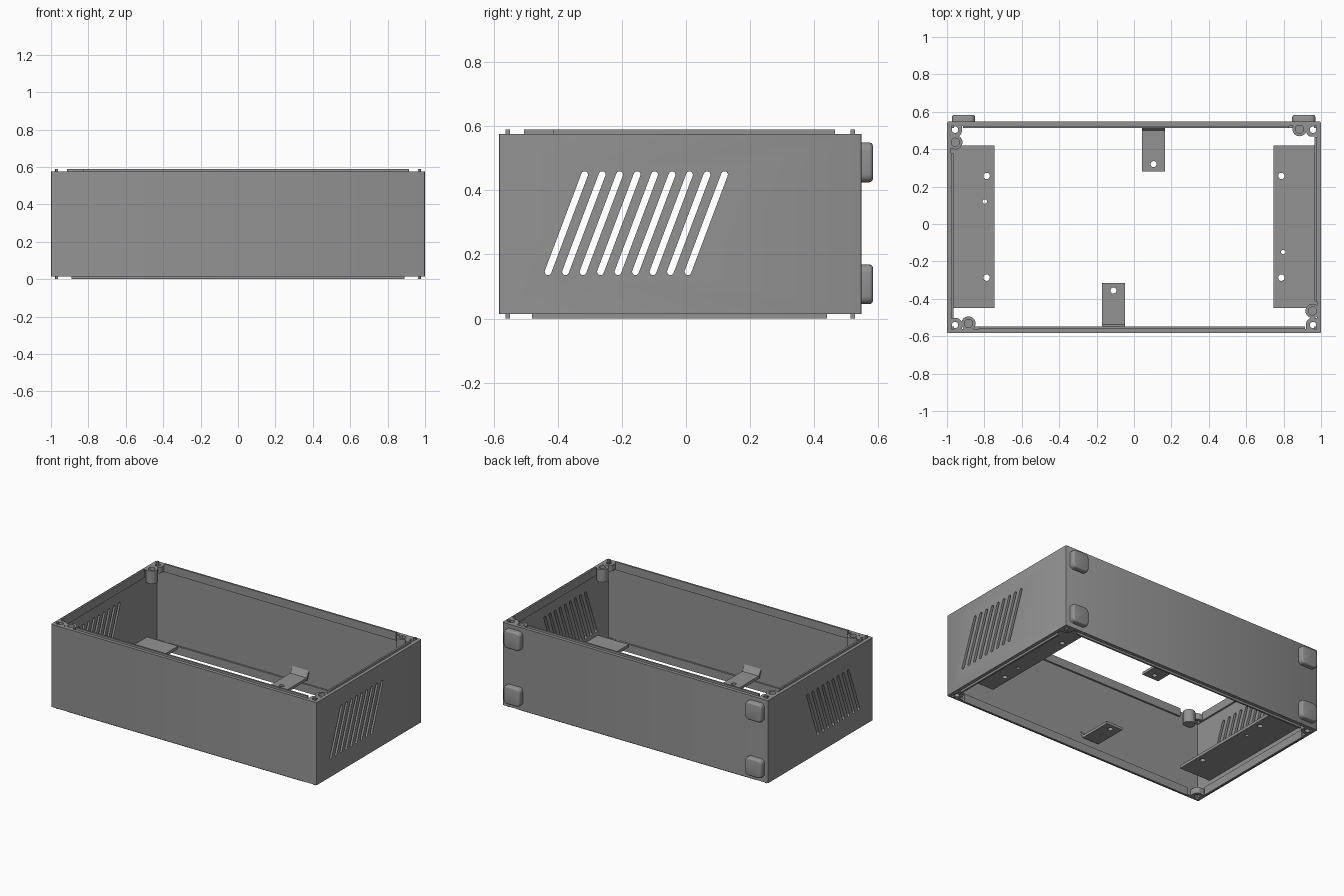
import bpy, bmesh, math
from mathutils import Vector, Matrix

if "Cube" in bpy.data.objects:
    bpy.data.objects.remove(bpy.data.objects["Cube"], do_unlink=True)

grey = bpy.data.materials.new("mid_grey")
grey.use_nodes = True
grey.diffuse_color = (0.29, 0.29, 0.29, 1)
grey.node_tree.nodes["Principled BSDF"].inputs["Base Color"].default_value = grey.diffuse_color

# Main dimensions
FRONT, BACK, SIDE = -0.583, 0.547, 1.0
LOW, HIGH, WALL, LIP = 0.014, 0.576, 0.022, 0.012
MID = (FRONT + BACK) / 2
TOP = 0.59


def finish(name, bm):
    bmesh.ops.recalc_face_normals(bm, faces=bm.faces)
    mesh = bpy.data.meshes.new(name)
    bm.to_mesh(mesh)
    bm.free()
    mesh.materials.append(grey)
    ob = bpy.data.objects.new(name, mesh)
    bpy.context.collection.objects.link(ob)
    return ob


def add_box(bm, x0, x1, y0, y1, z0, z1):
    size = Matrix.Diagonal((abs(x1 - x0), y1 - y0, z1 - z0, 1))
    centre = Matrix.Translation(((x0 + x1) / 2, (y0 + y1) / 2, (z0 + z1) / 2))
    return bmesh.ops.create_cube(bm, size=1, matrix=centre @ size)["verts"]


def add_rod(bm, x, y, z0, z1, r):
    bmesh.ops.create_cone(bm, cap_ends=True, segments=24, radius1=r, radius2=r, depth=z1 - z0,
                          matrix=Matrix.Translation((x, y, (z0 + z1) / 2)))


def box(name, *bounds):
    bm = bmesh.new()
    add_box(bm, *bounds)
    return finish(name, bm)


def prism(bm, points, offset):
    """Extrude a closed outline along an offset."""
    face = bm.faces.new([bm.verts.new(p) for p in points])
    new = bmesh.ops.extrude_face_region(bm, geom=[face])["geom"]
    bmesh.ops.translate(bm, vec=offset, verts=[v for v in new if isinstance(v, bmesh.types.BMVert)])


def activate(ob):
    bpy.ops.object.select_all(action="DESELECT")
    ob.select_set(True)
    bpy.context.view_layer.objects.active = ob


def smooth(ob):
    activate(ob)
    bpy.ops.object.shade_smooth_by_angle(angle=math.radians(35))


def cut(ob, bm):
    cutter = finish("cutter", bm)
    cutter.hide_render = True
    mod = ob.modifiers.new("cut", "BOOLEAN")
    mod.operation, mod.solver, mod.object = "DIFFERENCE", "EXACT", cutter
    activate(ob)
    bpy.ops.object.modifier_apply(modifier=mod.name)
    bpy.data.objects.remove(cutter, do_unlink=True)


def drill(ob, holes):
    """Bore vertical holes given as x, y, radius."""
    bm = bmesh.new()
    for x, y, r in holes:
        add_rod(bm, x, y, -0.1, 0.8, r)
    cut(ob, bm)
    smooth(ob)


# Open rectangular shell with lightly eased upright edges
bm = bmesh.new()
add_box(bm, -SIDE, SIDE, FRONT, BACK, LOW, HIGH)
upright = [e for e in bm.edges if abs(e.verts[0].co.z - e.verts[1].co.z) > 0.1]
bmesh.ops.bevel(bm, geom=upright, offset=0.007, segments=2, profile=0.5, affect="EDGES")
shell = finish("shell", bm)
bm = bmesh.new()
add_box(bm, WALL - SIDE, SIDE - WALL, FRONT + WALL, BACK - WALL, -0.2, 0.8)
cut(shell, bm)

# Slanted vent slots through both side walls
bm = bmesh.new()
lower, upper, r = Vector((0, -0.43, 0.146)), Vector((0, -0.316, 0.449)), 0.0105
lean = math.atan2(upper.z - lower.z, upper.y - lower.y)
for i in range(9):
    outline = []
    for centre, start in ((upper, lean - math.pi / 2), (lower, lean + math.pi / 2)):
        for k in range(9):
            a = start + math.pi * k / 8
            outline.append(centre + Vector((-1.2, i * 0.0545 + r * math.cos(a), r * math.sin(a))))
    prism(bm, outline, (2.4, 0, 0))
cut(shell, bm)
smooth(shell)

# Locating lips inside the top and bottom rims
xi, yf, yb = SIDE - WALL, FRONT + WALL, BACK - WALL
for level, z0, z1, front, back, right, left in (
        ("top", 0.535, TOP, (-0.83, 0.915), (-0.915, 0.83), (-0.505, 0.38), (-0.415, 0.465)),
        ("bottom", 0, 0.055, (-0.89, 0.89), (-0.89, 0.89), (-0.48, 0.44), (-0.48, 0.44))):
    box(level + "_lip_front", *front, yf, yf + LIP, z0, z1)
    box(level + "_lip_back", *back, yb - LIP, yb, z0, z1)
    box(level + "_lip_right", -xi, LIP - xi, *right, z0, z1)
    box(level + "_lip_left", xi - LIP, xi, *left, z0, z1)

# Drilled corner tabs and small locating stubs
for sx in (-1, 1):
    for sy in (-1, 1):
        cx, cy = sx * 0.957, MID + sy * 0.522
        for level, z0, z1, s0, s1 in (("top", 0.535, HIGH, 0.54, TOP), ("bottom", LOW, 0.055, 0, 0.05)):
            bm = bmesh.new()
            add_box(bm, cx - 0.037, cx + 0.037, cy - 0.037, cy + 0.037, z0, z1)
            inner = [e for e in bm.edges if all(
                (v.co.x - cx) * sx < 0 and (v.co.y - cy) * sy < 0 for v in e.verts)]
            bmesh.ops.bevel(bm, geom=inner, offset=0.03, segments=5, profile=0.5, affect="EDGES")
            tab = finish(level + "_corner_tab", bm)
            drill(tab, [(cx, cy, 0.017)])
            px, py = sx * 0.970, MID + sy * 0.538
            box(level + "_stub", px - 0.007, px + 0.007, py - 0.007, py + 0.007, s0, s1)

# Blind screw bosses beside the top corners
for x, y in ((-0.955, 0.437), (0.885, 0.507), (-0.885, -0.532), (0.955, -0.465)):
    bm = bmesh.new()
    add_rod(bm, x, y, 0.49, HIGH, 0.038)
    boss = finish("screw_boss", bm)
    bm = bmesh.new()
    add_rod(bm, x, y, 0.515, 0.7, 0.022)
    cut(boss, bm)
    smooth(boss)

# Side mounting shelves
for name, s, small_y in (("right_shelf", -1, 0.12), ("left_shelf", 1, -0.15)):
    xs = sorted((s * 0.985, s * 0.745))
    shelf = box(name, *xs, -0.45, 0.42, 0.092, 0.112)
    drill(shelf, [(s * 0.788, 0.257, 0.017), (s * 0.788, -0.287, 0.017), (s * 0.798, small_y, 0.012)])

# Bent mounting brackets on the front and back walls
for name, x, wall_y, s in (("back_bracket", 0.105, yb, 1), ("front_bracket", -0.11, yf, -1)):
    profile = ((0.245, 0.09), (0.018, 0.09), (-0.005, 0.138), (-0.005, 0.155), (0.025, 0.108), (0.245, 0.108))
    bm = bmesh.new()
    prism(bm, [(x - 0.062, wall_y - s * d, z) for d, z in profile], (0.124, 0, 0))
    bracket = finish(name, bm)
    drill(bracket, [(x, wall_y - s * 0.205, 0.016)])

# Rounded feet on the back wall
for x in (-0.912, 0.908):
    for z in (0.107, 0.487):
        bm = bmesh.new()
        add_box(bm, x - 0.062, x + 0.062, BACK - 0.005, 0.583, z - 0.062, z + 0.062)
        deep = [e for e in bm.edges if abs(e.verts[0].co.y - e.verts[1].co.y) > 0.01]
        bmesh.ops.bevel(bm, geom=deep, offset=0.025, segments=4, profile=0.5, affect="EDGES")
        rim = [e for e in bm.edges if all(v.co.y > 0.58 for v in e.verts)]
        bmesh.ops.bevel(bm, geom=rim, offset=0.012, segments=3, profile=0.5, affect="EDGES")
        smooth(finish("foot", bm))
